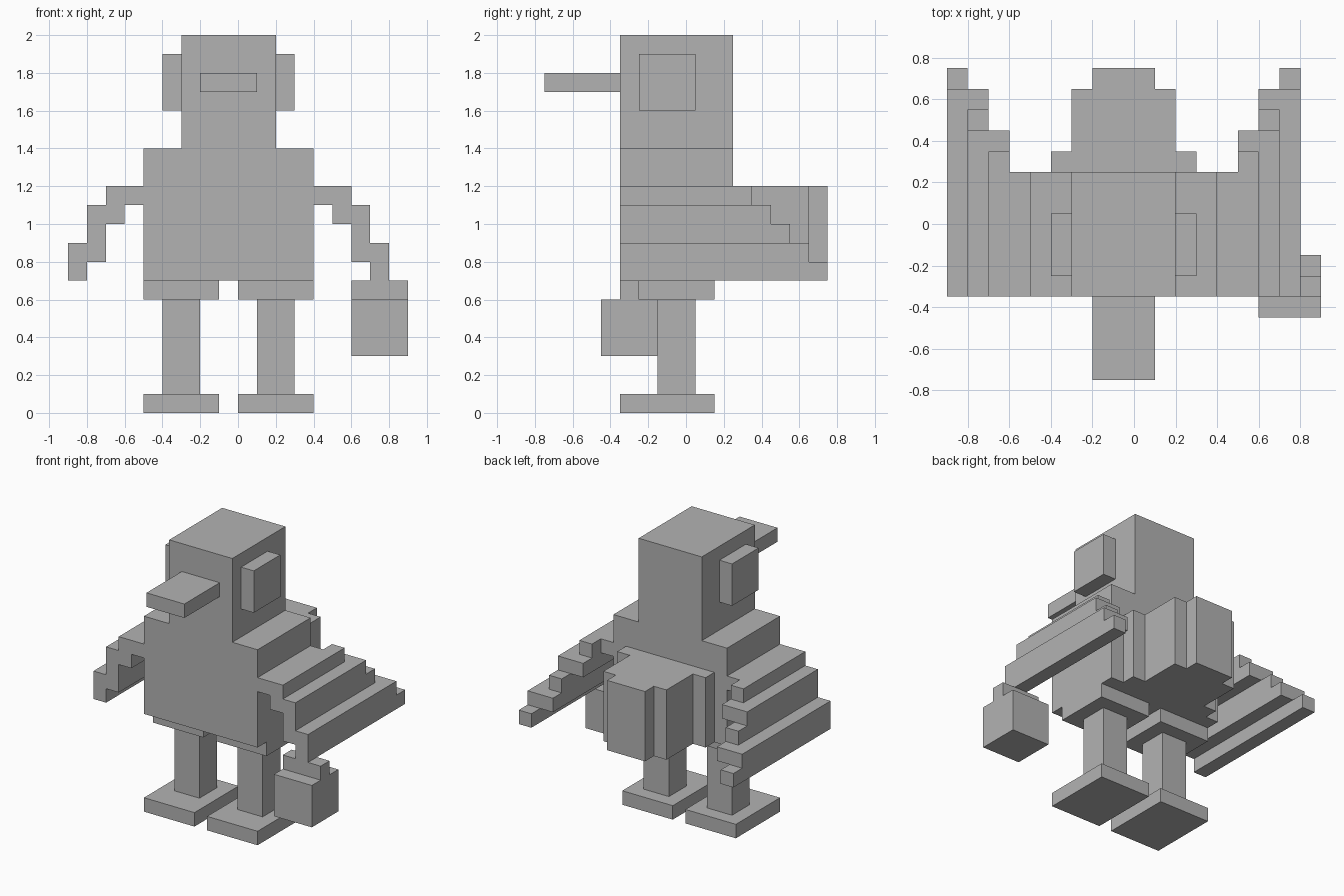
import bpy
import bmesh
from mathutils import Vector

cube = bpy.data.objects.get("Cube")
if cube:
    bpy.data.objects.remove(cube, do_unlink=True)

GREY = (0.45, 0.45, 0.45, 1)
grey = bpy.data.materials.new("plain grey")
grey.use_nodes = True
grey.diffuse_color = GREY
grey.node_tree.nodes["Principled BSDF"].inputs["Base Color"].default_value = GREY

MID = -0.05  # plane of symmetry of the body


def blocks(name, boxes, flip=False):
    """One object made of boxes, each given as x, y and z ranges."""
    bm = bmesh.new()
    for ranges in boxes:
        if flip:
            x0, x1 = ranges[0]
            ranges = ((2 * MID - x1, 2 * MID - x0), *ranges[1:])
        low, high = (Vector(corner) for corner in zip(*ranges))
        verts = bmesh.ops.create_cube(bm, size=1)["verts"]
        for v in verts:
            v.co = (low + high) / 2 + v.co * (high - low)
    mesh = bpy.data.meshes.new(name)
    bm.to_mesh(mesh)
    bm.free()
    mesh.materials.append(grey)
    obj = bpy.data.objects.new(name, mesh)
    bpy.context.collection.objects.link(obj)
    return obj


FRONT, BACK = -0.35, 0.25

# Trunk, head and beak
blocks("body", [((-0.5, 0.4), (FRONT, BACK), (0.7, 1.4))])
blocks("head", [((-0.3, 0.2), (FRONT, BACK), (1.4, 2))])
blocks("beak", [((-0.2, 0.1), (-0.75, FRONT), (1.7, 1.8))])

# Tail narrows towards its tip: half width, start and end
blocks("tail", [((MID - half, MID + half), (start, end), (0.7, 1.2))
                for half, start, end in ((0.35, BACK, 0.35),
                                         (0.25, 0.35, 0.65),
                                         (0.15, 0.65, 0.75))])

# Wing feathers: each step is inner x, bottom z, and back y
feathers = [(0.4, 1.1, BACK),
            (0.5, 1.1, 0.35), (0.5, 1.0, 0.45),
            (0.6, 1.0, 0.45), (0.6, 0.9, 0.55), (0.6, 0.8, 0.65),
            (0.7, 0.8, 0.65), (0.7, 0.7, 0.75)]
wing = [((x, x + 0.1), (FRONT, back), (z, z + 0.1)) for x, z, back in feathers]

# Paired parts
for side, flip in (("left", False), ("right", True)):
    blocks(side + "_wing", wing, flip)
    blocks(side + "_eye", [((0.2, 0.3), (-0.25, 0.05), (1.6, 1.9))], flip)
    blocks(side + "_hip", [((0, 0.4), (-0.25, 0.15), (0.6, 0.7))], flip)
    blocks(side + "_leg", [((0.1, 0.3), (-0.15, 0.05), (0.1, 0.6))], flip)
    blocks(side + "_foot", [((0, 0.4), (FRONT, 0.15), (0, 0.1))], flip)

# Bag hanging from the left wing
blocks("bag", [((0.6, 0.9), (-0.45, -0.15), (0.3, 0.6))])
blocks("bag_handle", [((0.6, 0.9), (FRONT, -0.25), (0.6, 0.7))])
